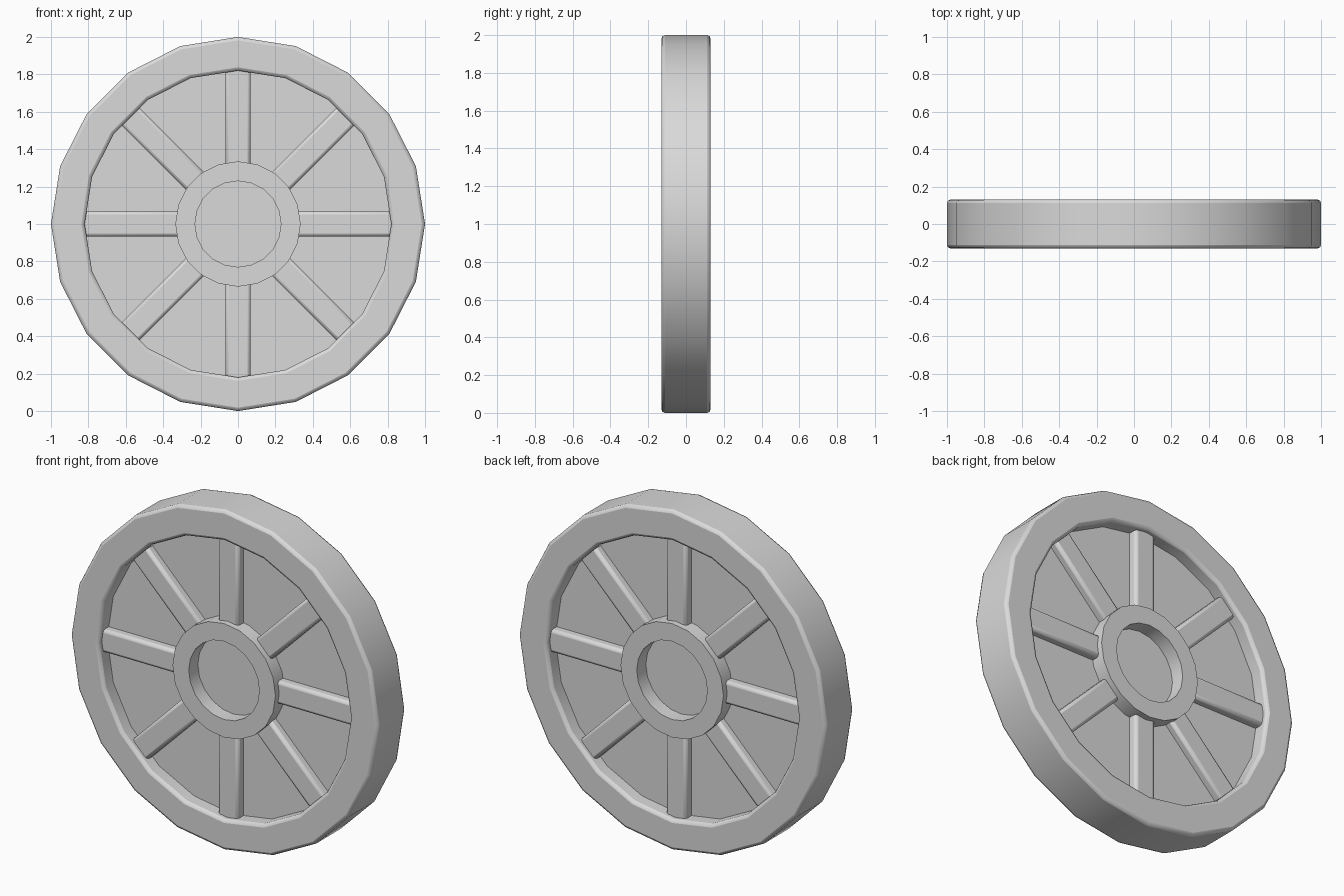
import bpy, bmesh, math
from mathutils import Matrix

cube = bpy.data.objects.get("Cube")
if cube:
    bpy.data.objects.remove(cube, do_unlink=True)

SIDES = 20
SPOKES = 8
CENTRE = Matrix.Translation((0, 0, 1))

grey = bpy.data.materials.new("plain grey")
grey.use_nodes = True
colour = (0.7, 0.7, 0.7, 1)
grey.diffuse_color = colour
grey.node_tree.nodes["Principled BSDF"].inputs["Base Color"].default_value = colour


def finish(bm, name, bevel=0, smooth=50):
    """Turn a bmesh into a named, shaded part at the wheel centre."""
    bmesh.ops.recalc_face_normals(bm, faces=bm.faces)
    mesh = bpy.data.meshes.new(name)
    bm.to_mesh(mesh)
    bm.free()
    mesh.materials.append(grey)
    ob = bpy.data.objects.new(name, mesh)
    ob.matrix_world = CENTRE
    bpy.context.collection.objects.link(ob)
    if bevel:
        mod = ob.modifiers.new("rounded edges", "BEVEL")
        mod.width = bevel
        mod.segments = 2
        mod.limit_method = "ANGLE"
        mod.angle_limit = math.radians(50)
    bpy.ops.object.select_all(action="DESELECT")
    ob.select_set(True)
    bpy.context.view_layer.objects.active = ob
    bpy.ops.object.shade_smooth_by_angle(angle=math.radians(smooth))
    return ob


def ring(name, inner, outer, half, bevel=0):
    """Rectangular section swept around the y axis."""
    bm = bmesh.new()
    section = [(inner, -half), (outer, -half), (outer, half), (inner, half)]
    loops = []
    for i in range(SIDES):
        a = math.tau * i / SIDES
        loops.append([bm.verts.new((r * math.cos(a), y, r * math.sin(a)))
                      for r, y in section])
    for i in range(SIDES):
        p, q = loops[i], loops[(i + 1) % SIDES]
        for j in range(4):
            k = (j + 1) % 4
            bm.faces.new((p[j], p[k], q[k], q[j]))
    return finish(bm, name, bevel)


# Rim and hub
ring("rim", 0.82, 1.0, 0.13, bevel=0.018)
ring("hub", 0.23, 0.335, 0.13)

# Thin web plate filling the wheel
bm = bmesh.new()
bmesh.ops.create_cone(bm, cap_ends=True, segments=SIDES, radius1=0.85,
                      radius2=0.85, depth=0.09,
                      matrix=Matrix.Rotation(math.pi / 2, 4, "X"))
finish(bm, "web_plate")

# Spokes standing proud of the plate on both faces
start, end = 0.3, 0.835
for i in range(SPOKES):
    bm = bmesh.new()
    turn = Matrix.Rotation(math.tau * i / SPOKES, 4, "Y")
    place = Matrix.Translation(((start + end) / 2, 0, 0))
    size = Matrix.Diagonal((end - start, 0.19, 0.135, 1))
    bmesh.ops.create_cube(bm, size=1, matrix=turn @ place @ size)
    finish(bm, f"spoke_{i + 1}", bevel=0.018)
